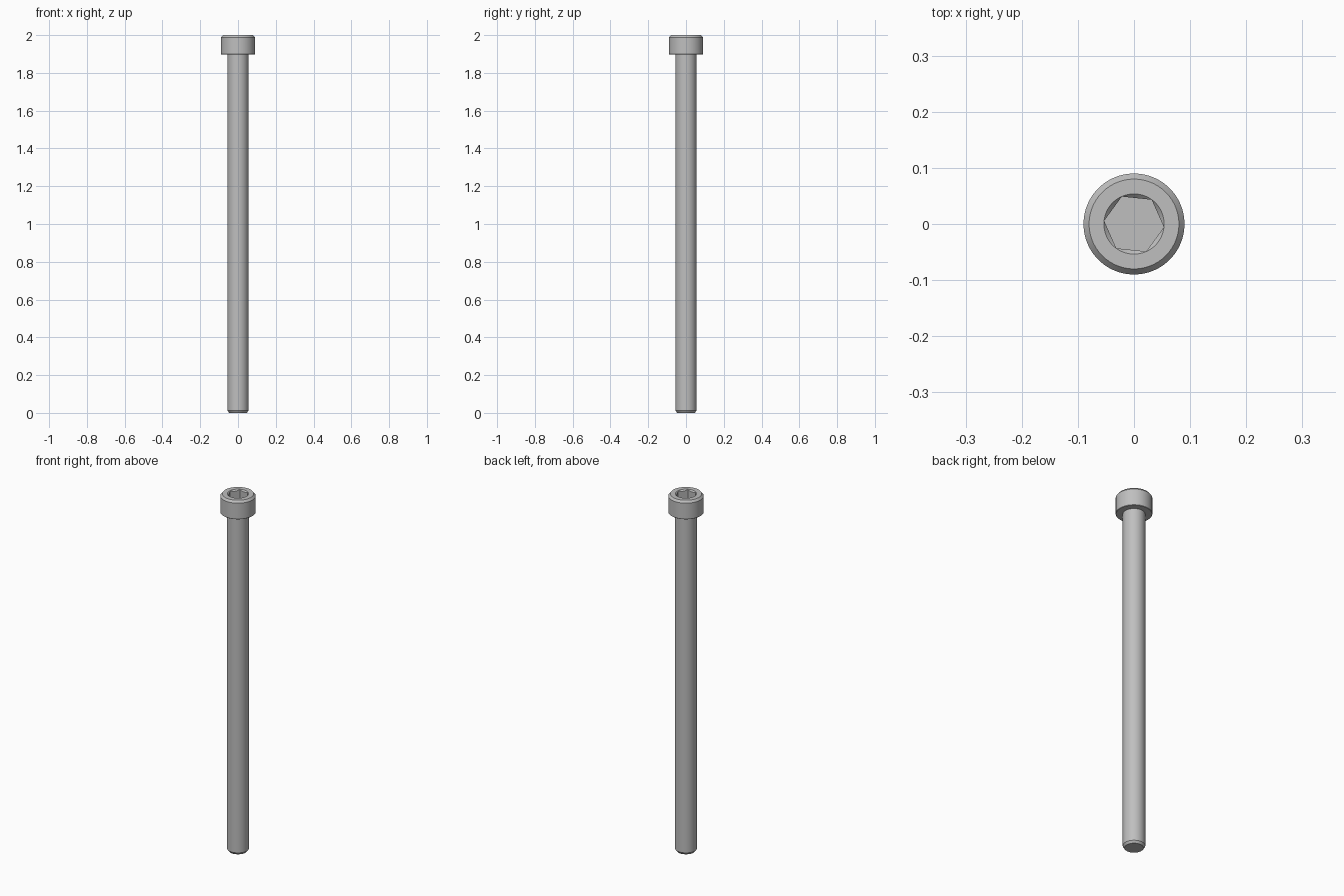
import bpy, bmesh, math

cube = bpy.data.objects.get("Cube")
if cube:
    bpy.data.objects.remove(cube, do_unlink=True)

# Single steel colour
steel = bpy.data.materials.new("grey steel")
steel.use_nodes = True
grey = (0.52, 0.52, 0.52, 1)
steel.diffuse_color = grey
steel.node_tree.nodes["Principled BSDF"].inputs["Base Color"].default_value = grey


def lathe(name, profile, sides, turn=0.0):
    """Revolve (radius, z) rings, bottom to top, into a capped solid."""
    bm = bmesh.new()
    rings = []
    for r, z in profile:
        angles = [turn + math.tau * i / sides for i in range(sides)]
        rings.append([bm.verts.new((r * math.cos(a), r * math.sin(a), z)) for a in angles])
    for low, high in zip(rings, rings[1:]):
        for i in range(sides):
            j = (i + 1) % sides
            bm.faces.new((low[i], low[j], high[j], high[i]))
    bm.faces.new(rings[0][::-1])
    bm.faces.new(rings[-1])
    mesh = bpy.data.meshes.new(name)
    bm.to_mesh(mesh)
    bm.free()
    mesh.materials.append(steel)
    obj = bpy.data.objects.new(name, mesh)
    bpy.context.collection.objects.link(obj)
    return obj


def activate(obj):
    bpy.ops.object.select_all(action='DESELECT')
    obj.select_set(True)
    bpy.context.view_layer.objects.active = obj


def cut(obj, cutter):
    mod = obj.modifiers.new("cut", 'BOOLEAN')
    mod.operation = 'DIFFERENCE'
    mod.solver = 'EXACT'
    mod.object = cutter
    activate(obj)
    bpy.ops.object.modifier_apply(modifier=mod.name)
    bpy.data.objects.remove(cutter, do_unlink=True)


# Shank with chamfered tip, and cylindrical head with chamfered rim
bolt = lathe("socket_head_bolt", [
    (0.047, 0), (0.0555, 0.012), (0.0555, 1.897),
    (0.088, 1.897), (0.09, 1.899), (0.09, 1.988), (0.08, 2)], 96)

# Hexagonal socket and its conical lead-in
cut(bolt, lathe("socket_cutter", [(0.0535, 1.945), (0.0535, 2.05)], 6, math.radians(-6)))
cut(bolt, lathe("lead_in_cutter", [(0.0337, 1.98), (0.0537, 2), (0.0637, 2.01)], 96))

activate(bolt)
bpy.ops.object.shade_smooth_by_angle(angle=math.radians(30))
